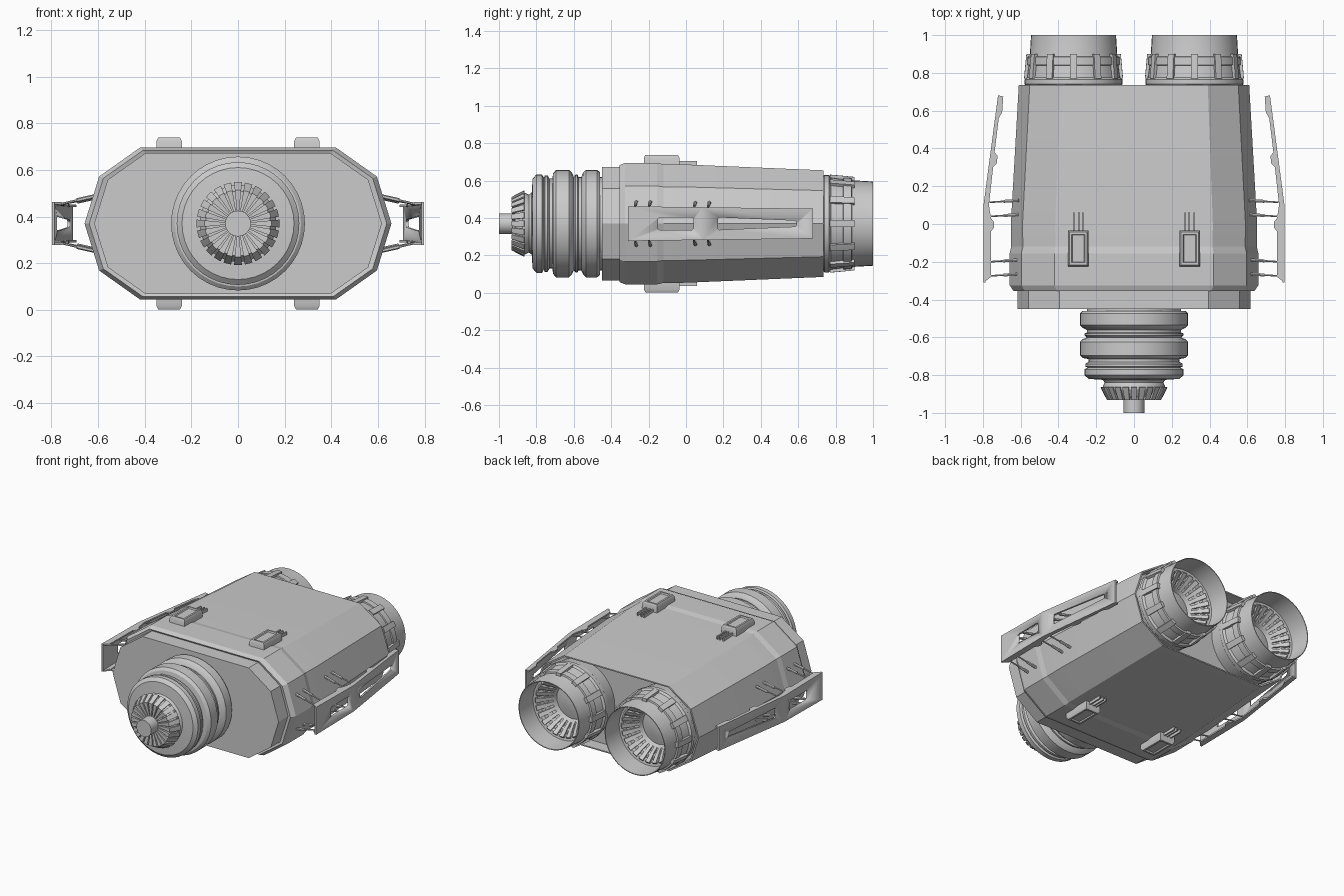
import bpy, bmesh
from math import sin, cos, pi, radians
from mathutils import Vector

if "Cube" in bpy.data.objects:
    bpy.data.objects.remove(bpy.data.objects["Cube"])

ZC = 0.37  # every object's origin sits on the model's central axis


def finish(name, bm, mirror="", angle=30):
    bmesh.ops.recalc_face_normals(bm, faces=bm.faces[:])
    me = bpy.data.meshes.new(name)
    bm.to_mesh(me)
    bm.free()
    ob = bpy.data.objects.new(name, me)
    ob.location.z = ZC
    bpy.context.collection.objects.link(ob)
    bpy.ops.object.select_all(action='DESELECT')
    ob.select_set(True)
    bpy.context.view_layer.objects.active = ob
    bpy.ops.object.shade_smooth_by_angle(angle=radians(angle))
    if mirror:
        add_mirror(ob, mirror)
    return ob


def add_mirror(ob, axes):
    m = ob.modifiers.new("Mirror", 'MIRROR')
    m.use_axis = ['x' in axes, 'y' in axes, 'z' in axes]
    m.use_mirror_merge = False


def skin(bm, rings, caps=(True, True)):
    vs = [[bm.verts.new(p) for p in r] for r in rings]
    n = len(vs[0])
    for a, b in zip(vs, vs[1:]):
        for i in range(n):
            j = (i + 1) % n
            bm.faces.new((a[i], a[j], b[j], b[i]))
    if caps[0]:
        bm.faces.new(vs[0])
    if caps[1]:
        bm.faces.new(vs[-1][::-1])


def loft(name, rings, mirror="", caps=(True, True), angle=30):
    bm = bmesh.new()
    skin(bm, rings, caps)
    return finish(name, bm, mirror, angle)


def lathe(name, prof, cx=0, mirror="", caps=(True, True), seg=40):
    # profile of (radius, y) turned round the y axis
    rings = [[(cx + r * cos(2 * pi * i / seg), y, r * sin(2 * pi * i / seg))
              for i in range(seg)] for r, y in prof]
    return loft(name, rings, mirror, caps)


def sectors(name, prof, count, frac, cx=0, mirror=""):
    # closed (radius, y) outline repeated as wedges round the y axis
    bm = bmesh.new()
    for k in range(count):
        rings = []
        for s in (-1, 0, 1):
            a = 2 * pi * (k + s * frac / 2) / count
            rings.append([(cx + r * cos(a), y, r * sin(a)) for r, y in prof])
        skin(bm, rings)
    return finish(name, bm, mirror)


def rect(x0, x1, y0, y1, z, d=0):
    return [(x0 + d, y0 + d, z), (x1 - d, y0 + d, z), (x1 - d, y1 - d, z), (x0 + d, y1 - d, z)]


# Main hull: ten-sided section lofted along y, recessed at the back
def section(y, w, h):
    q = [(.64, 1), (.905, .62), (1, 0), (.905, -.62), (.64, -1)]
    q += [(-x, -z) for x, z in q]
    return [(x * w, y, z * h) for x, z in q]


hull = [(-.45, .617, .303), (-.35, .617, .303), (-.355, .638, .313), (-.325, .658, .325),
        (-.155, .658, .325), (-.12, .65, .317), (0, .652, .316), (.735, .61, .285),
        (.735, .60, .277), (.65, .60, .277)]
loft("hull", [section(*s) for s in hull], angle=12)

# Front ringed nozzle
lathe("front_nozzle", [
    (.25, -.44), (.25, -.46), (.275, -.46), (.287, -.475), (.287, -.535), (.272, -.55),
    (.25, -.56), (.25, -.575), (.262, -.58), (.262, -.59), (.25, -.6), (.272, -.61), (.287, -.625),
    (.287, -.695), (.27, -.71), (.24, -.715), (.24, -.73), (.258, -.74), (.258, -.755),
    (.245, -.76), (.263, -.77), (.263, -.8), (.24, -.82), (.165, -.825), (.155, -.84),
    (.165, -.86), (.165, -.875), (.138, -.915), (.05, -.915)])
lathe("nozzle_core", [(.055, -.88), (.055, -1)])
sectors("nozzle_fins", [(.05, -.905), (.05, -.925), (.143, -.932), (.168, -.885),
                        (.178, -.865), (.15, -.86)], 24, .72)

# Twin rear barrels: thin open tubes with an inner stepped funnel and lens
CX = .32
lathe("rear_barrel", [
    (.245, .64), (.256, .735), (.26, .74), (.26, .765), (.247, .775), (.238, .84), (.246, .842),
    (.244, .885), (.233, .887), (.231, .9), (.225, 1), (.22, 1), (.215, .86), (.19, .855),
    (.185, .83), (.16, .825), (.15, .79), (.125, .78), (.115, .75), (.06, .762), (.02, .766)],
    CX, "x", (False, True))
sectors("barrel_clips", [(.235, .77), (.262, .77), (.256, .84), (.25, .9), (.225, .9)],
        12, .28, CX, "x")
sectors("barrel_blades", [(.215, .845), (.19, .868), (.135, .8), (.12, .775), (.16, .8)],
        24, .6, CX, "x")

# Latches on top and bottom
loft("latch", [rect(.24, .35, -.225, -.035, z, d) for z, d in
               ((.3, 0), (.352, 0), (.368, .008), (.368, .02), (.36, .024))], "xz")
for i, x in enumerate((.267, .287, .315)):
    loft(f"latch_prong_{i}", [rect(x, x + .009, -.045, .06, z) for z in (.305, .334)], "xz")


# Side guards: slotted web with notched flanges
def half_h(y):
    return .0925 - .0125 * (y + .31) / .99


def guard_ring(x0, x1, y):
    h = half_h(y)
    return [(x0, y, -h), (x1, y, -h), (x1, y, h), (x0, y, h)]


web = loft("side_guard_web", [guard_ring(x - .012, x, y)
                              for x, y in ((.798, -.31), (.798, .09), (.72, .68))])
for name, y0, y1, h0, h1 in (("slot_cutter_short", -.15, .04, .033, .033),
                             ("slot_cutter_long", .17, .59, .033, .016)):
    cut = loft(name, [[(x, y, z) for x, z in ((.6, -h), (.9, -h), (.9, h), (.6, h))]
                      for y, h in ((y0, h0 - .007), (y0 + .008, h0), (y1 - .008, h1), (y1, h1 - .007))])
    cut.hide_render = True
    cut.hide_viewport = True
    cut.display_type = 'WIRE'
    m = web.modifiers.new("Slot", 'BOOLEAN')
    m.operation, m.object, m.solver = 'DIFFERENCE', cut, 'EXACT'
add_mirror(web, "x")

flange = [(.798, -.31), (.798, .09), (.72, .68), (.692, .675), (.698, .59), (.716, .56),
          (.738, .38), (.722, .36), (.727, .32), (.746, .3), (.768, .1), (.757, .03),
          (.74, .01), (.742, -.02), (.757, -.04), (.757, -.28)]
loft("side_guard_flange", [[(x, y, half_h(y) - t) for x, y in flange] for t in (0, .01)], "xz")


# Thin struts carrying the guards
def strut(name, p, q, r):
    p, q = Vector(p), Vector(q)
    d = (q - p).normalized()
    u = d.cross(Vector((0, 1, 0))).normalized()
    v = d.cross(u)
    loft(name, [[c + r * (cos(k * pi / 3) * u + sin(k * pi / 3) * v) for k in range(6)]
                for c in (p, q)], "xz")


for i, (y, z) in enumerate(((-.265, .118), (-.19, .118), (.05, .112), (.125, .112))):
    strut(f"strut_{i}", (.61, y, z), (.765, y - .01, .082), .005)
    strut(f"strut_sleeve_{i}", (.61, y, z), (.69, y - .005, z - .018), .009)
